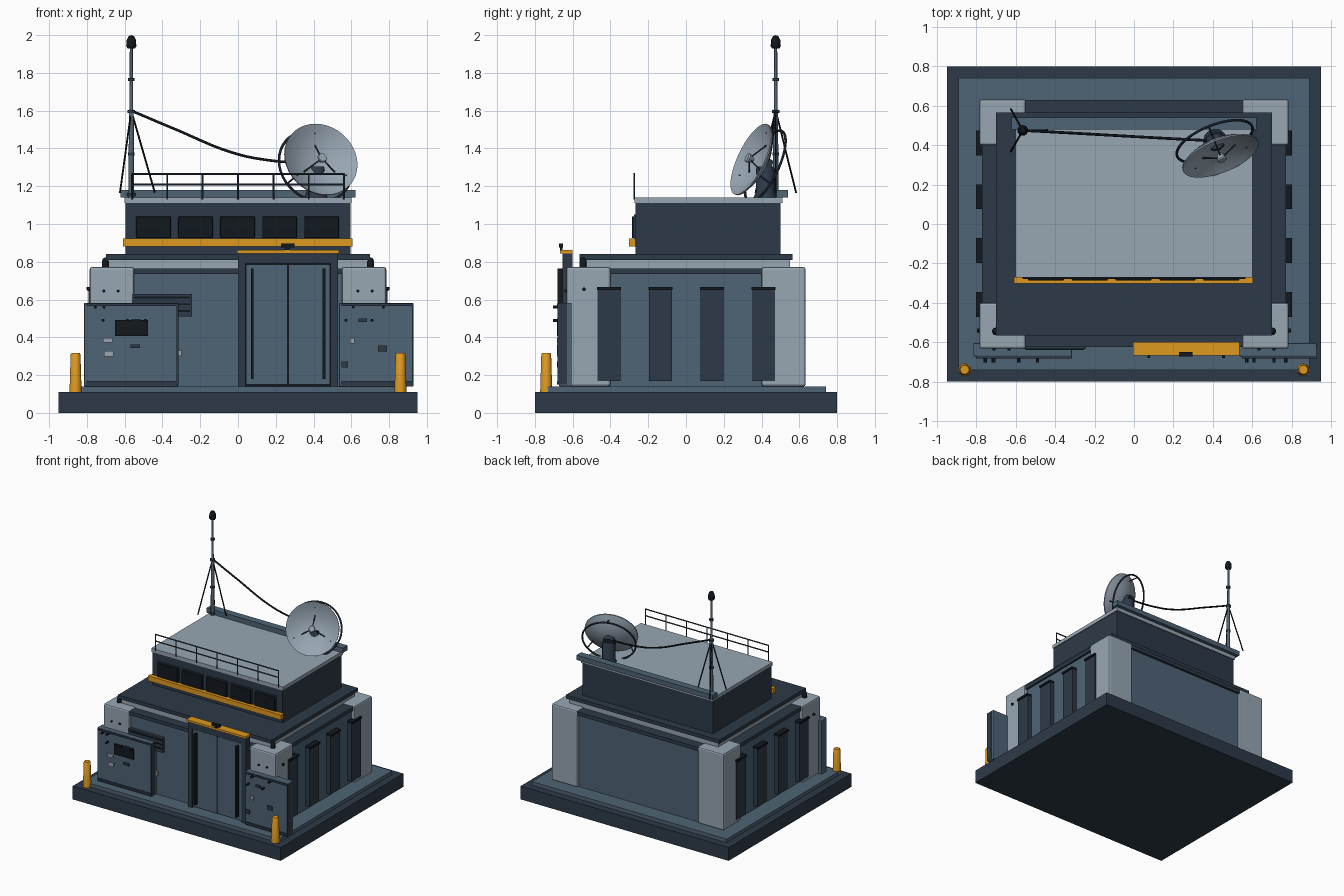
import bpy, bmesh, math
from mathutils import Vector

if "Cube" in bpy.data.objects:
    bpy.data.objects.remove(bpy.data.objects["Cube"])


def mat(name, c):
    m = bpy.data.materials.new(name)
    m.diffuse_color = (*c, 1)
    m.use_nodes = True
    m.node_tree.nodes["Principled BSDF"].inputs["Base Color"].default_value = m.diffuse_color
    return m


DARK = mat("dark_navy", (0.026, 0.042, 0.065))
MID = mat("steel_blue", (0.077, 0.127, 0.178))
LIGHT = mat("pale_grey", (0.31, 0.38, 0.45))
GOLD = mat("safety_orange", (0.74, 0.32, 0.014))
BLACK = mat("near_black", (0.006, 0.009, 0.013))


def finish(name, bm, m, smooth=False):
    bmesh.ops.recalc_face_normals(bm, faces=bm.faces)
    me = bpy.data.meshes.new(name)
    bm.to_mesh(me)
    bm.free()
    me.materials.append(m)
    o = bpy.data.objects.new(name, me)
    bpy.context.collection.objects.link(o)
    if smooth:
        bpy.context.view_layer.objects.active = o
        o.select_set(True)
        bpy.ops.object.shade_smooth_by_angle(angle=math.radians(40))
        o.select_set(False)
    return o


def box(name, x, y, z, m, bevel=0):
    """Box from (min, max) ranges on each axis."""
    bm = bmesh.new()
    bmesh.ops.create_cube(bm, size=1)
    for v in bm.verts:
        v.co = [(r[0] + r[1]) / 2 + c * (r[1] - r[0]) for r, c in zip((x, y, z), v.co)]
    if bevel:
        bmesh.ops.bevel(bm, geom=bm.edges[:], offset=bevel, segments=2, profile=0.5, affect='EDGES')
    return finish(name, bm, m)


def lathe(name, profile, m, loc=(0, 0, 0), axis=(0, 0, 1), n=20):
    """Revolve (radius, height) points about an axis."""
    bm = bmesh.new()
    vs = [bm.verts.new((r, 0, h)) for r, h in profile]
    es = [bm.edges.new(p) for p in zip(vs, vs[1:])]
    bmesh.ops.spin(bm, geom=vs + es, axis=(0, 0, 1), cent=(0, 0, 0), angle=math.tau, steps=n)
    bmesh.ops.remove_doubles(bm, verts=bm.verts, dist=1e-5)
    o = finish(name, bm, m, True)
    o.location = loc
    o.rotation_euler = Vector(axis).to_track_quat('Z', 'Y').to_euler()
    return o


def rod(name, a, b, r, m, n=10):
    d = Vector(b) - Vector(a)
    return lathe(name, [(0, 0), (r, 0), (r, d.length), (0, d.length)], m, a, d, n)


# Foundation
box("foundation", (-.95, .95), (-.8, .8), (0, .11), DARK)
box("foundation_step", (-.89, .89), (-.74, .74), (.11, .14), MID)

# Main block, eaves and lower roof
box("main_walls", (-.755, .755), (-.61, .61), (.14, .74), MID)
box("wall_cap", (-.772, .772), (-.625, .63), (.735, .765), DARK)
box("eave_band", (-.68, .68), (-.55, .55), (.765, .81), LIGHT)
box("lower_roof", (-.70, .70), (-.565, .565), (.81, .84), DARK)

# Corner pillars with bolts, eave lamps and bollards
for sx in (-1, 1):
    for sy in (-1, 1):
        box("corner_pillar", sorted((sx * .55, sx * .785)), sorted((sy * .4, sy * .633)),
            (.14, .772), LIGHT, .012)
    for bx in (.635, .71):
        rod("pillar_bolt", (sx * bx, -.63, .645), (sx * bx, -.642, .645), .008, BLACK)
    rod("pillar_side_bolt", (sx * .78, -.54, .655), (sx * .797, -.54, .655), .01, BLACK)
    lathe("eave_lamp", [(0, 0), (.019, 0), (.019, .03), (.013, .045), (0, .052)], BLACK,
          (sx * .702, -.545, .772))
    lathe("bollard", [(0, 0), (.032, 0), (.026, .2), (.022, .207), (0, .207)], GOLD,
          (sx * .86, -.74, .11))

    # Side louvre panels
    for i in range(4):
        y = -.408 + i * .273
        box("side_panel", sorted((sx * .75, sx * .792)), (y - .06, y + .06), (.17, .655), DARK)
        box("side_panel_hood", sorted((sx * .75, sx * .802)), (y - .063, y + .063), (.65, .666), BLACK)

# Upper cabin
box("cabin_walls", (-.595, .595), (-.268, .5), (.84, 1.11), DARK)
box("cabin_roof", (-.602, .602), (-.272, .51), (1.11, 1.14), LIGHT)
box("roof_back_parapet", (-.622, .622), (.48, .54), (1.14, 1.18), MID)
box("window_sill", (-.61, .605), (-.303, -.268), (.88, .922), GOLD)
for i in range(5):
    x = -.447 + i * .2225
    box("window_frame", (x - .098, x + .098), (-.275, -.265), (.915, 1.05), DARK)
    box("window", (x - .092, x + .092), (-.287, -.268), (.925, 1.04), BLACK, .006)

# Roof railing
for z in (1.21, 1.265):
    rod("railing_bar", (-.565, -.274, z), (.565, -.274, z), .005, DARK, 8)
for i in range(7):
    x = -.562 + i * .1873
    rod("railing_post", (x, -.274, 1.13), (x, -.274, 1.268), .005, DARK, 8)

# Double door
box("door_frame_top", (0, .53), (-.655, -.6), (.79, .845), DARK)
for x in ((0, .04), (.49, .53)):
    box("door_frame_side", x, (-.655, -.6), (.14, .79), DARK)
box("door_recess", (.03, .5), (-.63, -.6), (.14, .8), BLACK)
for x, h in (((.043, .262), .075), ((.267, .487), .455)):
    box("door_leaf", x, (-.648, -.62), (.15, .785), MID)
    box("door_handle", (h - .007, h + .007), (-.68, -.645), (.18, .765), BLACK)
box("door_canopy", (-.005, .535), (-.668, -.6), (.845, .862), GOLD)
box("door_lamp", (.228, .298), (-.672, -.65), (.876, .896), BLACK)
box("door_lamp_stem", (.25, .276), (-.668, -.654), (.86, .88), BLACK)

# Wall vent behind the left cabinet
box("wall_vent", (-.56, -.243), (-.635, -.6), (.51, .63), DARK)
for z in (.54, .575, .61):
    box("vent_slot", (-.55, -.255), (-.64, -.63), (z - .005, z + .005), BLACK)

# Front equipment cabinets
for x0, x1 in ((-.815, -.318), (.535, .928)):
    box("cabinet", (x0, x1), (-.672, -.605), (.14, .582), MID, .004)
    box("cabinet_top_trim", (x0 + .012, x1), (-.682, -.66), (.565, .58), DARK)
    box("cabinet_bottom_trim", (x0 + .012, x1), (-.682, -.66), (.15, .168), DARK)
    box("cabinet_edge_trim", (x1 - .008, x1 + .002), (-.68, -.63), (.15, .58), DARK)

# Cabinet fittings: centre x, centre z, width, height, material
fittings = [(-.565, .45, .175, .085, BLACK), (-.69, .385, .05, .025, LIGHT), (-.685, .313, .05, .03, LIGHT),
            (-.545, .352, .05, .018, DARK), (-.54, .49, .05, .016, DARK), (.605, .382, .026, .03, LIGHT),
            (.765, .34, .046, .032, DARK), (.565, .255, .034, .032, DARK), (.66, .49, .045, .018, DARK)]
for x, z, w, h, m in fittings:
    box("cabinet_fitting", (x - w / 2, x + w / 2), (-.684, -.665), (z - h / 2, z + h / 2), m)
box("wall_plate", (-.318, -.3), (-.625, -.6), (.3, .33), LIGHT)
for x, z in ((-.715, .49), (-.585, .49), (-.49, .49), (-.755, .56), (-.71, .56), (.572, .49),
             (.71, .49), (.61, .56), (.77, .56)):
    rod("cabinet_knob", (x, -.67, z), (x, -.704, z), .008, BLACK)

# Antenna mast with beacon
mx, my = -.565, .475
lathe("mast", [(0, 0), (.014, 0), (.013, .46), (.009, .47), (.008, .8), (0, .8)], MID, (mx, my, 1.14), n=12)
for z, r in ((1.155, .022), (1.37, .018), (1.595, .02), (1.765, .017)):
    rod("mast_collar", (mx, my, z - .008), (mx, my, z + .008), r, DARK, 12)
lathe("mast_beacon", [(0, 0), (.02, 0), (.027, .012), (.024, .045), (.014, .065), (0, .07)], BLACK,
      (mx, my, 1.93), n=16)
for p in ((-.625, .583, 1.165), (-.625, .368, 1.165), (-.44, .475, 1.165)):
    rod("guy_wire", (mx, my, 1.6), p, .005, BLACK, 8)

# Sagging cable from mast to dish
cu = bpy.data.curves.new("cable", 'CURVE')
cu.dimensions = '3D'
cu.bevel_depth = .007
cu.bevel_resolution = 2
sp = cu.splines.new('BEZIER')
pts = [(mx, my, 1.6), (-.34, .463, 1.505), (-.02, .445, 1.375), (.16, .435, 1.338), (.39, .423, 1.32)]
sp.bezier_points.add(len(pts) - 1)
for bp, p in zip(sp.bezier_points, pts):
    bp.co = p
    bp.handle_left_type = bp.handle_right_type = 'AUTO'
cable = bpy.data.objects.new("cable", cu)
bpy.context.collection.objects.link(cable)
cu.materials.append(BLACK)

# Dish, rear ring, pedestal and feed
n = Vector((.34, -.85, .4)).normalized()
c = Vector((.44, .343, 1.343))
R, D = .205, .07
bowl = [(R * i / 8, -D * (1 - (i / 8) ** 2)) for i in range(9)]
lathe("dish", bowl + [(r, h - .008) for r, h in reversed(bowl)], LIGHT, c, n, 40)
ring_c = c - n * .09
a = [(R + .007 * math.cos(t * math.tau / 8), .007 * math.sin(t * math.tau / 8)) for t in range(9)]
lathe("dish_ring", a, DARK, ring_c, n, 40)
lathe("dish_pedestal", [(0, 0), (.062, 0), (.05, .03), (.05, .15), (.042, .165), (0, .165)], DARK,
      (.413, .42, 1.14), n=12)
rod("dish_hub", ring_c - n * .02, c - n * .07, .045, DARK, 16)
q = n.to_track_quat('Z', 'Y')
for k in range(3):
    t = math.radians(90 + 120 * k)
    d = q @ Vector((math.cos(t), math.sin(t), 0))
    rod("ring_strut", ring_c + d * R, c - n * .025 + d * R * .78, .005, DARK, 8)
    rod("feed_strut", c + d * R * .5 - n * .052, c + n * .01, .004, DARK, 8)
lathe("dish_feed", [(0, -.02), (.012, -.02), (.026, .012), (.022, .02), (0, .02)], LIGHT, c + n * .005, n, 16)
